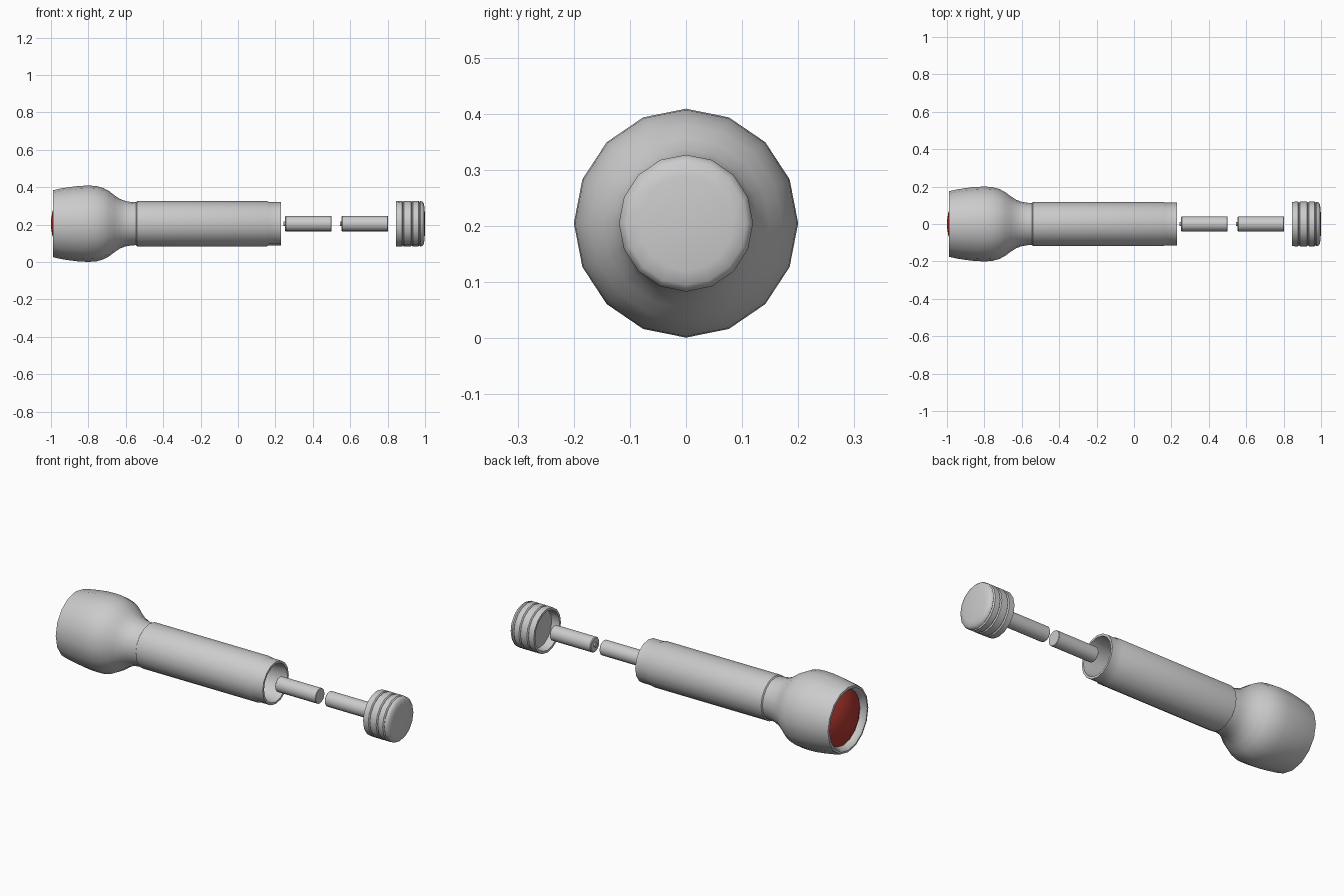
import bpy, bmesh, math

if "Cube" in bpy.data.objects:
    bpy.data.objects.remove(bpy.data.objects["Cube"])

SIDES, CZ, YS = 16, 0.205, 0.98


def lathe(name, profile, closed=False, angle=35, color=None):
    """Spin (x, radius) points round the long axis; radius 0 makes a pole."""
    bm = bmesh.new()
    rings = []
    for x, r in profile:
        if r == 0:
            rings.append([bm.verts.new((x, 0, CZ))] * SIDES)
            continue
        rings.append([bm.verts.new((x, YS * r * math.sin(2 * math.pi * i / SIDES),
                                    CZ + r * math.cos(2 * math.pi * i / SIDES)))
                      for i in range(SIDES)])
    pairs = list(zip(rings, rings[1:])) + ([(rings[-1], rings[0])] if closed else [])
    for a, b in pairs:
        for i in range(SIDES):
            j = (i + 1) % SIDES
            bm.faces.new(list(dict.fromkeys((a[i], a[j], b[j], b[i]))))
    bmesh.ops.recalc_face_normals(bm, faces=bm.faces)
    mesh = bpy.data.meshes.new(name)
    bm.to_mesh(mesh)
    bm.free()
    ob = bpy.data.objects.new(name, mesh)
    bpy.context.collection.objects.link(ob)
    bpy.ops.object.select_all(action='DESELECT')
    ob.select_set(True)
    bpy.context.view_layer.objects.active = ob
    bpy.ops.object.shade_smooth_by_angle(angle=math.radians(angle))
    if color:
        mat = bpy.data.materials.new(name)
        mat.diffuse_color = color
        mat.use_nodes = True
        mat.node_tree.nodes["Principled BSDF"].inputs["Base Color"].default_value = mat.diffuse_color
        mesh.materials.append(mat)
    return ob


# Flared lamp head with a recessed seat for the lens
lathe("lamp_head", [
    (-0.95, 0), (-0.95, 0.148), (-0.982, 0.158), (-0.99, 0.168), (-0.988, 0.179),
    (-0.95, 0.188), (-0.90, 0.196), (-0.85, 0.202), (-0.80, 0.204), (-0.76, 0.202),
    (-0.72, 0.191), (-0.69, 0.175), (-0.66, 0.152), (-0.63, 0.132), (-0.60, 0.121),
    (-0.57, 0.116), (-0.53, 0.114), (-0.53, 0)])

# Domed red lens
R = 0.15
lathe("lens", [(-1 + 1.9 * r * r, r) for r in (0, 0.03, 0.06, 0.09, 0.12, R)]
      + [(-0.95, R), (-0.95, 0)], color=(0.45, 0.04, 0.03, 1))

# Hollow handle tube with a stepped neck for the cap
lathe("handle_tube", [
    (-0.545, 0), (-0.545, 0.114), (-0.54, 0.121), (0.155, 0.121), (0.165, 0.116),
    (0.23, 0.116), (0.23, 0.104), (0.16, 0.098), (-0.50, 0.098), (-0.50, 0)])

# Two batteries, each with a contact nub
for n, x in enumerate((0.25, 0.552), 1):
    lathe(f"battery_{n}", [
        (x - 0.006, 0), (x - 0.006, 0.012), (x + 0.002, 0.012), (x + 0.002, 0.037),
        (x + 0.006, 0.041), (x + 0.248, 0.041), (x + 0.25, 0.039), (x + 0.25, 0)])

# Hollow end cap with grip grooves and a soft outer face
cap = [(0.89, 0), (0.89, 0.104), (0.845, 0.108), (0.845, 0.121)]
for x in (0.882, 0.930, 0.970):
    cap += [(x - 0.005, 0.122), (x, 0.116), (x + 0.005, 0.122)]
cap += [(0.985, 0.119), (0.993, 0.110), (0.998, 0.085), (1.0, 0)]
lathe("end_cap", cap)
